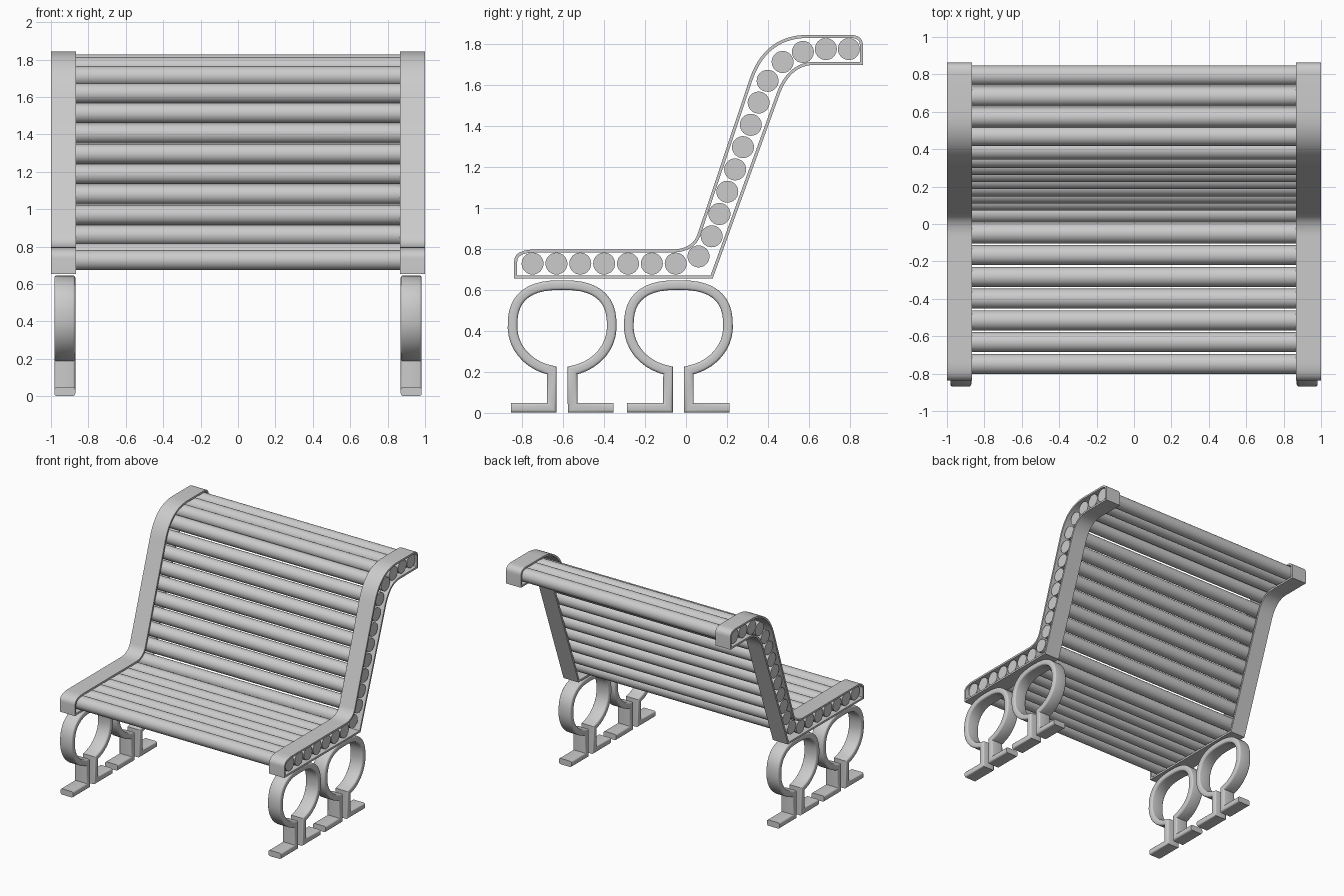
import bpy, bmesh, math
from mathutils import Vector

if "Cube" in bpy.data.objects:
    bpy.data.objects.remove(bpy.data.objects["Cube"])


def finish(name, bm, angle=35):
    bmesh.ops.recalc_face_normals(bm, faces=bm.faces)
    me = bpy.data.meshes.new(name)
    bm.to_mesh(me)
    bm.free()
    ob = bpy.data.objects.new(name, me)
    bpy.context.collection.objects.link(ob)
    bpy.ops.object.select_all(action='DESELECT')
    ob.select_set(True)
    bpy.context.view_layer.objects.active = ob
    bpy.ops.object.shade_smooth_by_angle(angle=math.radians(angle))
    return ob


def sweep(name, path, section, closed):
    """Sweep a section (x, offset) along a path in the y-z plane with mitred corners."""
    pts = [Vector(p) for p in path]
    n = len(pts)
    bm = bmesh.new()
    rings = []
    for i, p in enumerate(pts):
        a = pts[i - 1] if closed or i > 0 else None
        b = pts[(i + 1) % n] if closed or i < n - 1 else None
        d1 = (p - a).normalized() if a is not None else (b - p).normalized()
        d2 = (b - p).normalized() if b is not None else d1
        n1, n2 = Vector((d1.y, -d1.x)), Vector((d2.y, -d2.x))
        m = (n1 + n2) / (1 + n1.dot(n2))
        rings.append([bm.verts.new((x, p.x + m.x * v, p.y + m.y * v)) for x, v in section])
    k = len(section)
    for i in range(n if closed else n - 1):
        r, s = rings[i], rings[(i + 1) % n]
        for j in range(k):
            bm.faces.new((r[j], r[(j + 1) % k], s[(j + 1) % k], s[j]))
    if not closed:
        bm.faces.new(rings[0])
        bm.faces.new(rings[-1])
    return finish(name, bm)


def arc(a, c, b, steps=10):
    """Quadratic curve from a to b with corner point c."""
    a, b, c = Vector(a), Vector(b), Vector(c)
    return [a * (1 - t)**2 + c * 2 * t * (1 - t) + b * t * t
            for t in (i / steps for i in range(steps + 1))]


# Side frame outline: hollow band around the slat ends
outline = ([(-0.838, 0.655)]
           + arc((-0.838, 0.738), (-0.838, 0.797), (-0.73, 0.797))
           + arc((-0.07, 0.797), (0.03, 0.797), (0.056, 0.87))
           + arc((0.31, 1.628), (0.385, 1.843), (0.594, 1.843), 14)
           + arc((0.80, 1.843), (0.863, 1.843), (0.863, 1.79), 8)
           + [(0.863, 1.697)]
           + arc((0.628, 1.697), (0.51, 1.697), (0.457, 1.555), 12)
           + [(0.13, 0.655)])

# Leg centre line: foot, post, loop, post, foot
loop = []
for i in range(41):
    t = math.radians(-78 + 336 * i / 40)
    c, s = math.cos(t), math.sin(t)
    e = 0.77 if s > 0 else 1
    loop.append((math.copysign(0.242 * abs(c)**e, c),
                 0.42 + (0.203 * s**e if s > 0 else 0.218 * s)))
leg = [(0.25, 0.025), (0.051, 0.025)] + loop + [(-0.051, 0.025), (-0.25, 0.025)]

# Rounded rectangular bar section for the legs
hw, ht, r = 0.056, 0.0235, 0.013
bar = []
for q, (sx, sy) in enumerate([(1, 1), (-1, 1), (-1, -1), (1, -1)]):
    for k in range(4):
        a = math.pi / 2 * (q + k / 3)
        bar.append((sx * (hw - r) + r * math.cos(a), sy * (ht - r) + r * math.sin(a)))

for side, sg in (("left", -1), ("right", 1)):
    band = [(sg * x, v) for x, v in ((0.865, 0), (1, 0), (1, 0.015), (0.865, 0.015))]
    sweep(side + "_side_frame", outline, band, True)
    for pos, y in (("front", -0.604), ("rear", -0.037)):
        sweep(f"{side}_{pos}_leg", [(u + y, z) for u, z in leg],
              [(x + sg * 0.926, v) for x, v in bar], False)

# Round slats of seat and backrest
slats = [(-0.748 + 0.1163 * i, 0.728) for i in range(7)]
slats += [(0.061, 0.763)]
slats += [(0.125 + 0.0382 * i, 0.861 + 0.1087 * i) for i in range(7)]
slats += [(0.398, 1.619), (0.471, 1.711), (0.57, 1.76), (0.682, 1.774), (0.794, 1.774)]
for i, (y, z) in enumerate(slats):
    bm = bmesh.new()
    bmesh.ops.create_cone(bm, cap_ends=True, segments=32, radius1=0.0535, radius2=0.0535, depth=1.97)
    for v in bm.verts:
        v.co = Vector((v.co.z, y + v.co.x, z + v.co.y))
    finish(("seat_slat_" if i < 8 else "back_slat_") + str(i + 1), bm)
